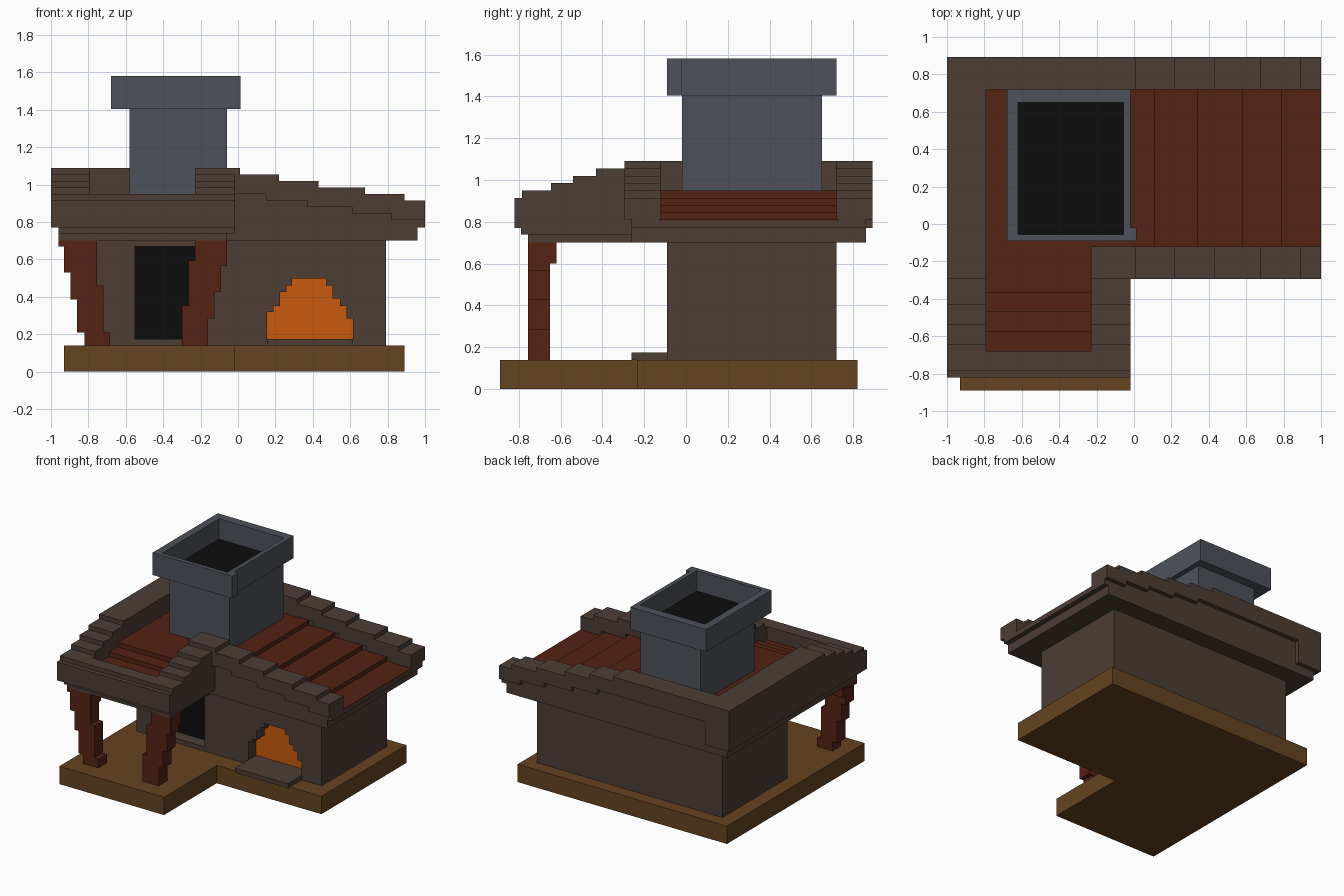
import bpy, bmesh
from mathutils import Vector

if "Cube" in bpy.data.objects:
    bpy.data.objects.remove(bpy.data.objects["Cube"])


def mat(name, r, g, b):
    m = bpy.data.materials.new(name)
    m.diffuse_color = (r, g, b, 1)
    m.use_nodes = True
    m.node_tree.nodes["Principled BSDF"].inputs["Base Color"].default_value = m.diffuse_color
    return m


BROWN = mat("dark_timber", .074, .047, .036)
RED = mat("red_timber", .091, .016, .007)
EARTH = mat("earth", .13, .056, .015)
STONE = mat("stone", .074, .084, .102)
FIRE = mat("fire", .58, .102, .004)
BLACK = mat("soot", .004, .004, .004)


def finish(name, bm, material):
    bmesh.ops.recalc_face_normals(bm, faces=bm.faces)
    me = bpy.data.meshes.new(name)
    bm.to_mesh(me)
    bm.free()
    me.materials.append(material)
    bpy.context.collection.objects.link(bpy.data.objects.new(name, me))


def prism(name, material, axis, a, b, pts):
    """Extrude a 2D outline along an axis from a to b."""
    place = {"x": lambda u, v, t: (t, u, v),
             "y": lambda u, v, t: (u, t, v),
             "z": lambda u, v, t: (u, v, t)}[axis]
    bm = bmesh.new()
    face = bm.faces.new([bm.verts.new(place(u, v, a)) for u, v in pts])
    ext = bmesh.ops.extrude_face_region(bm, geom=[face])["geom"]
    move = Vector(place(0, 0, b - a))
    bmesh.ops.translate(bm, vec=move, verts=[g for g in ext if isinstance(g, bmesh.types.BMVert)])
    finish(name, bm, material)


def box(name, material, x0, x1, y0, y1, z0, z1):
    prism(name, material, "z", z0, z1, [(x0, y0), (x1, y0), (x1, y1), (x0, y1)])


def stairs(start, edges, z, dz):
    """Stepped line: level z from start to the first edge, then change by dz at each edge."""
    pts = [(start, z)]
    for i, e in enumerate(edges):
        pts.append((e, z))
        if i < len(edges) - 1:
            z += dz
            pts.append((e, z))
    return pts


S = .035  # one block

# L-shaped ground
prism("ground", EARTH, "z", 0, .14, [(-.93, -.89), (-.02, -.89), (-.02, -.235),
                                     (.89, -.235), (.89, .82), (-.93, .82)])

# House walls: solid core plus a front layer with the two openings
box("wall_core", BROWN, -.82, .79, .01, .72, .14, .70)
arch = [(.155, .175), (.155, .32), (.19, .32), (.19, .35), (.225, .35), (.225, .425), (.26, .425),
        (.26, .46), (.29, .46), (.29, .497), (.47, .497), (.47, .46), (.505, .46), (.505, .39),
        (.545, .39), (.545, .35), (.58, .35), (.58, .285), (.615, .285), (.615, .175)]
door = [(-.55, .175), (-.55, .67), (-.23, .67), (-.23, .175)]
prism("front_wall_lower", BROWN, "y", -.09, .01, [(-.82, .14), (.79, .14), (.79, .175), (-.82, .175)])
prism("front_wall_upper", BROWN, "y", -.09, .01,
      [(-.82, .70), (-.82, .175)] + door + arch + [(.79, .175), (.79, .70)])
prism("door_opening", BLACK, "y", .005, .012, door)
prism("fire", FIRE, "y", .005, .012, arch)
box("hearth", BROWN, .155, .615, -.26, -.09, .14, .175)

# Eaves under the roof
box("house_eave", BROWN, -.96, .96, -.26, .86, .70, .77)
box("porch_eave_lower", BROWN, -.96, -.06, -.755, -.26, .70, .74)
box("porch_eave_upper", BROWN, -.96, -.02, -.79, -.26, .74, .77)
box("roof_deck", BROWN, -.02, 1, -.26, .86, .77, .806)

# Stepped rims of the house roof, front and back, with the strip beneath each
rim_top = stairs(-.02, [.01, .22, .43, .68, .89, 1], 1.09, -S)
rim_low = stairs(-.02, [.15, .37, .61, .82, 1], .95, -S)
back_extra = -.79
for side, x0, y0, y1, s0, s1 in (("front", -.02, -.295, -.12, -.26, -.13),
                                 ("back", back_extra, .72, .893, .73, .86)):
    top = [(x0, 1.09)] + rim_top[1:]
    low = [(x0, .95)] + rim_low[1:]
    prism(side + "_roof_rim", BROWN, "y", y0, y1, top + low[::-1])
    prism(side + "_roof_strip", BROWN, "y", s0, s1, low + [(1, .77), (x0, .77)])

# Stepped rims of the porch roof; the left one runs the full depth
porch_top = stairs(-.82, [-.785, -.645, -.54, -.43, -.295, .0], .915, S)
for side, x0, x1, end in (("left", -1, -.79, .893), ("right", -.23, -.02, -.12)):
    prism(side + "_porch_rim", BROWN, "x", x0, x1,
          [(-.82, .77)] + porch_top[:-1] + [(end, 1.09), (end, .77)])
prism("porch_front_beam", BROWN, "x", -.79, -.23, [(-.82, .77), (-.82, .915), (-.785, .915),
                                                  (-.785, .95), (-.68, .95), (-.68, .77)])

# Red stepped roof surfaces
red = stairs(-.79, [.11, .34, .58, .79, 1], .95, -S)
prism("house_roof", RED, "y", -.12, .72, red + [(1, .806), (-.02, .806), (-.02, .77), (-.79, .77)])
red = stairs(-.68, [-.575, -.47, -.365, -.12], .845, S)
prism("porch_roof", RED, "x", -.79, -.23, red + [(-.12, .77), (-.68, .77)])

# Crooked porch posts: left and right edge lines from bottom to top
left_post = [(-.685, .14), (-.685, .21), (-.72, .21), (-.72, .46), (-.755, .46), (-.755, .70),
             (-.96, .70), (-.96, .67), (-.93, .67), (-.93, .53), (-.895, .53), (-.895, .385),
             (-.86, .385), (-.86, .21), (-.82, .21), (-.82, .14)]
right_post = [(-.16, .14), (-.16, .285), (-.125, .285), (-.125, .425), (-.09, .425), (-.09, .565),
              (-.06, .565), (-.06, .70), (-.23, .70), (-.23, .595), (-.265, .595), (-.265, .355),
              (-.30, .355), (-.30, .14)]
prism("left_post", RED, "y", -.755, -.65, left_post)
prism("right_post", RED, "y", -.755, -.65, right_post)
box("left_post_bracket", RED, -.93, -.755, -.65, -.62, .60, .70)
box("right_post_bracket", RED, -.23, -.06, -.65, -.62, .60, .70)

# Chimney stack, cap ring and dark flue
box("chimney_stack", STONE, -.58, -.06, -.02, .65, .95, 1.405)
box("chimney_cap_floor", STONE, -.68, -.02, -.09, .72, 1.405, 1.415)
box("chimney_flue", BLACK, -.62, -.055, -.055, .65, 1.41, 1.42)
box("cap_left", STONE, -.68, -.62, -.09, .72, 1.415, 1.58)
box("cap_right", STONE, -.055, -.02, -.09, .72, 1.415, 1.58)
box("cap_front", STONE, -.62, -.055, -.09, -.055, 1.415, 1.58)
box("cap_back", STONE, -.62, -.055, .65, .72, 1.415, 1.58)
box("cap_corner_stone", STONE, -.02, .013, -.09, -.02, 1.405, 1.58)
